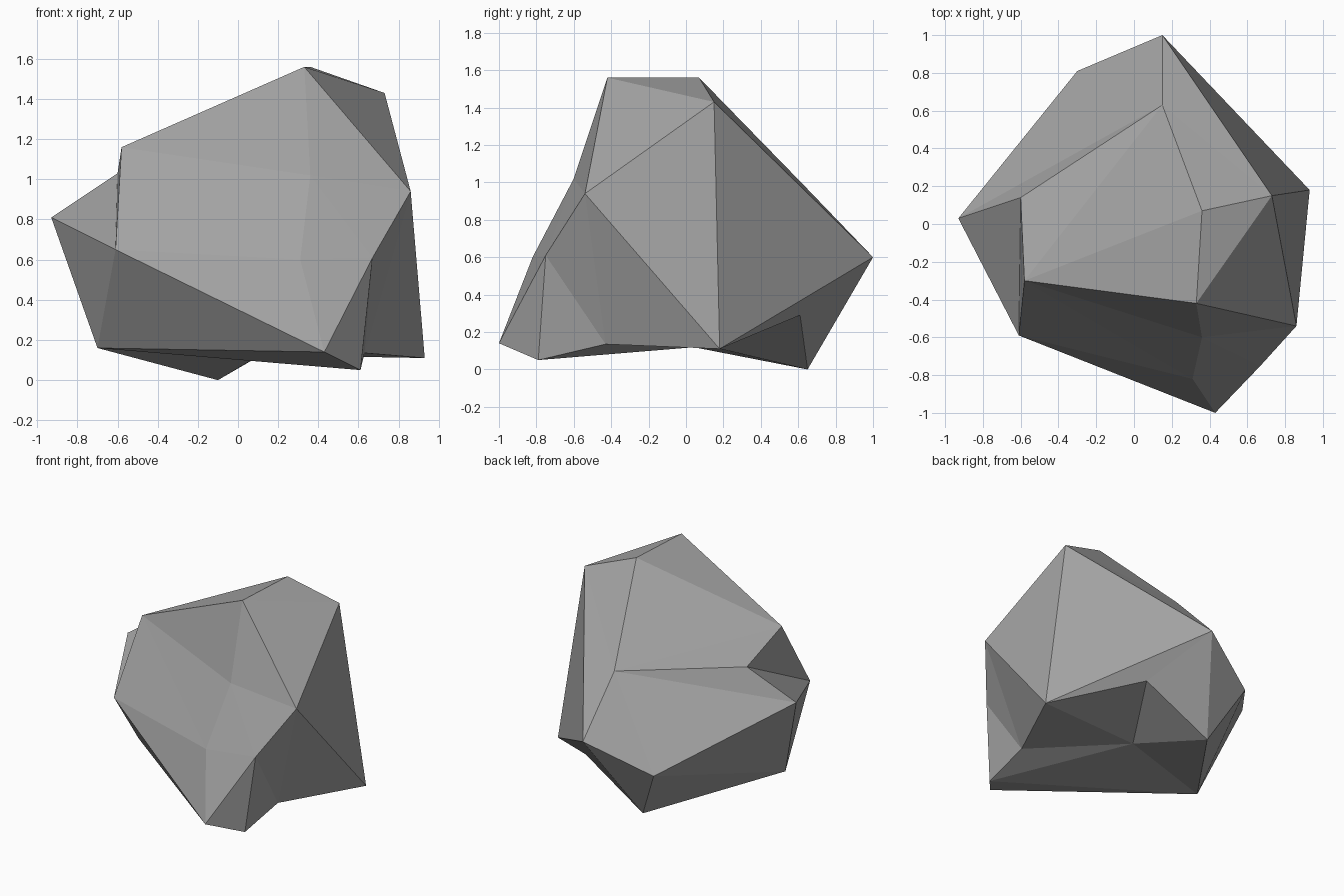
import bpy, bmesh

if "Cube" in bpy.data.objects:
    bpy.data.objects.remove(bpy.data.objects["Cube"])

# Corners of the boulder, one letter each
corners = {
    # left side and upper left, E is a notch
    "A": (-.93, .03, .81), "B": (-.70, -.17, .16), "C": (-.61, -.59, .65),
    "D": (-.58, -.30, 1.16), "E": (-.60, .14, 1.03),
    # top and right side
    "F": (.33, -.42, 1.56), "G": (.36, .07, 1.56), "H": (.73, .15, 1.43),
    "I": (.86, -.54, .94), "J": (.93, .18, .11),
    # front foot and front bulge
    "K": (.43, -1.0, .14), "L": (.61, -.79, .05), "M": (.67, -.75, .61),
    "T": (.36, -.60, 1.02), "U": (.31, -.82, .60),
    # back
    "N": (-.10, .65, 0), "O": (.15, 1.0, .60), "P": (-.30, .81, .39),
    "Q": (.15, .63, .985),
    # hollows on the underside
    "R": (.40, .61, .29), "S": (.63, -.43, .135), "V": (.11, .12, .125),
}

# Facets as fans: hub corner, then the ring of corners around it
fans = ["D EQGFTUCE", "H FGQOJIF", "M ISLKUTI", "V RNBLSJR", "P AQONBA",
        "C UKBAE", "R NOJ", "I JS", "F IT", "A QE", "L BK"]

bm = bmesh.new()
v = {k: bm.verts.new(co) for k, co in corners.items()}
for fan in fans:
    hub, ring = fan.split()
    for a, b in zip(ring, ring[1:]):
        bm.faces.new((v[hub], v[a], v[b]))
bmesh.ops.recalc_face_normals(bm, faces=bm.faces[:])

mesh = bpy.data.meshes.new("boulder")
bm.to_mesh(mesh)
bm.free()

# Plain grey stone
stone = bpy.data.materials.new("stone grey")
stone.diffuse_color = (.36, .36, .36, 1)
stone.use_nodes = True
stone.node_tree.nodes["Principled BSDF"].inputs["Base Color"].default_value = stone.diffuse_color
mesh.materials.append(stone)
bpy.context.collection.objects.link(bpy.data.objects.new("boulder", mesh))
